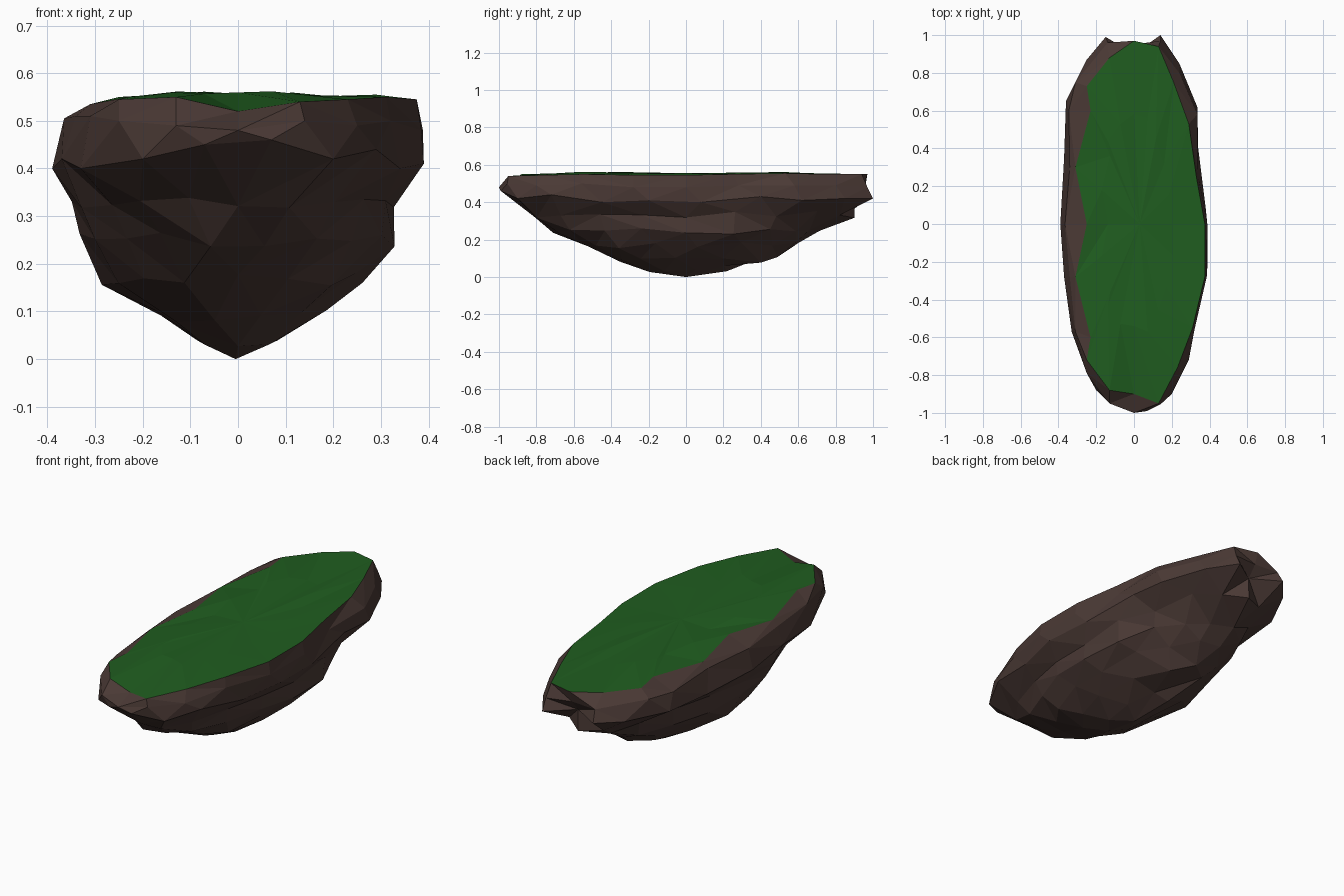
import bpy, math, random

if "Cube" in bpy.data.objects:
    bpy.data.objects.remove(bpy.data.objects["Cube"])
random.seed(7)

def material(name, rgb):
    m = bpy.data.materials.new(name)
    m.diffuse_color = (*rgb, 1)
    m.use_nodes = True
    m.node_tree.nodes["Principled BSDF"].inputs["Base Color"].default_value = m.diffuse_color
    return m

def make(name, verts, faces, mat):
    me = bpy.data.meshes.new(name)
    me.from_pydata(verts, [], faces)
    me.update()
    me.materials.append(mat)
    ob = bpy.data.objects.new(name, me)
    bpy.context.collection.objects.link(ob)
    return ob

# Outlines run counter-clockwise from the front tip: (x, y, z)
grass_edge = [(0, -.90, .52), (.13, -.95, .54), (.23, -.76, .545), (.31, -.55, .55), (.375, -.28, .545),
              (.375, 0, .545), (.33, .25, .55), (.29, .53, .555), (.21, .75, .55), (.13, .94, .55),
              (0, .97, .55), (-.13, .88, .545), (-.25, .73, .545), (-.23, .60, .55), (-.31, .30, .535),
              (-.25, 0, .55), (-.31, -.28, .535), (-.23, -.60, .55), (-.25, -.72, .545), (-.13, -.88, .55)]
rim = [(0, -1, .48), (.14, -.955, .50), (.25, -.80, .49), (.32, -.56, .50), (.385, -.28, .48),
       (.388, 0, .48), (.335, .28, .49), (.335, .58, .49), (.24, .80, .49), (.14, .97, .48),
       (0, .95, .49), (-.14, .96, .49), (-.31, .75, .51), (-.345, .60, .50), (-.34, .30, .51),
       (-.365, 0, .505), (-.34, -.28, .51), (-.31, -.57, .51), (-.25, -.79, .50), (-.13, -.95, .49)]
belly = [(.07, -.99, .46), (.20, -.90, .42), (.29, -.72, .44), (.34, -.45, .40), (.39, -.20, .41),
         (.38, .08, .40), (.34, .40, .43), (.335, .62, .41), (.24, .85, .42), (.14, 1, .42),
         (.0, .90, .43), (-.15, .99, .43), (-.25, .87, .42), (-.36, .65, .42), (-.37, .35, .40),
         (-.39, 0, .40), (-.37, -.28, .42), (-.33, -.57, .40), (-.20, -.88, .42), (-.07, -.97, .45)]

def ring(n, half_x, front, back, z, shift):
    """Jittered oval with its own front and back length."""
    pts = []
    for i in range(n):
        a = 2 * math.pi * (i + shift) / n - math.pi / 2
        k = random.uniform(.94, 1.05)
        y = math.sin(a)
        pts.append((half_x * k * math.cos(a), (back if y > 0 else front) * k * y,
                    z + random.uniform(-.02, .02)))
    return pts

# Underside tapers through ovals to a blunt point
rings = [grass_edge, rim, belly,
         ring(20, .345, .83, .86, .335, 0),
         ring(18, .322, .70, .71, .245, .5),
         ring(15, .275, .56, .60, .17, 0),
         ring(11, .18, .38, .47, .095, .5),
         ring(7, .09, .20, .24, .045, 0)]

verts, faces, starts = [], [], []
for r in rings:
    starts.append(len(verts))
    verts += r

def gap(p, q):
    return math.dist(verts[p], verts[q])

# Zip neighbouring rings together with triangles, shorter diagonal first
for k in range(len(rings) - 1):
    n, m, a, b = len(rings[k]), len(rings[k + 1]), starts[k], starts[k + 1]
    i = j = 0
    while i < n or j < m:
        u, v = a + i % n, b + j % m
        u2, v2 = a + (i + 1) % n, b + (j + 1) % m
        lag = (i + 1) / n - (j + 1) / m
        step_up = j >= m or (i < n and gap(u2, v) + lag * .8 < gap(u, v2))
        if step_up:
            faces.append((u, v, u2))
            i += 1
        else:
            faces.append((u, v, v2))
            j += 1
tip = len(verts)
verts.append((-.005, 0, 0))
n, s = len(rings[-1]), starts[-1]
faces += [(s + i, tip, s + (i + 1) % n) for i in range(n)]
make("island_rock", verts, faces, material("rock_brown", (.07, .042, .036)))

# Gently uneven grass cap: edge, inner ring, centre
count = len(grass_edge)
inner = [(x * .55, y * .6, .552 + random.uniform(-.006, .01)) for x, y, z in grass_edge]
cap = grass_edge + inner + [(.03, 0, .555)]
cap_faces = []
for i in range(count):
    j = (i + 1) % count
    cap_faces += [(i, j, count + i), (j, count + j, count + i), (count + i, count + j, 2 * count)]
make("grass_top", cap, cap_faces, material("grass_green", (.014, .11, .014)))
